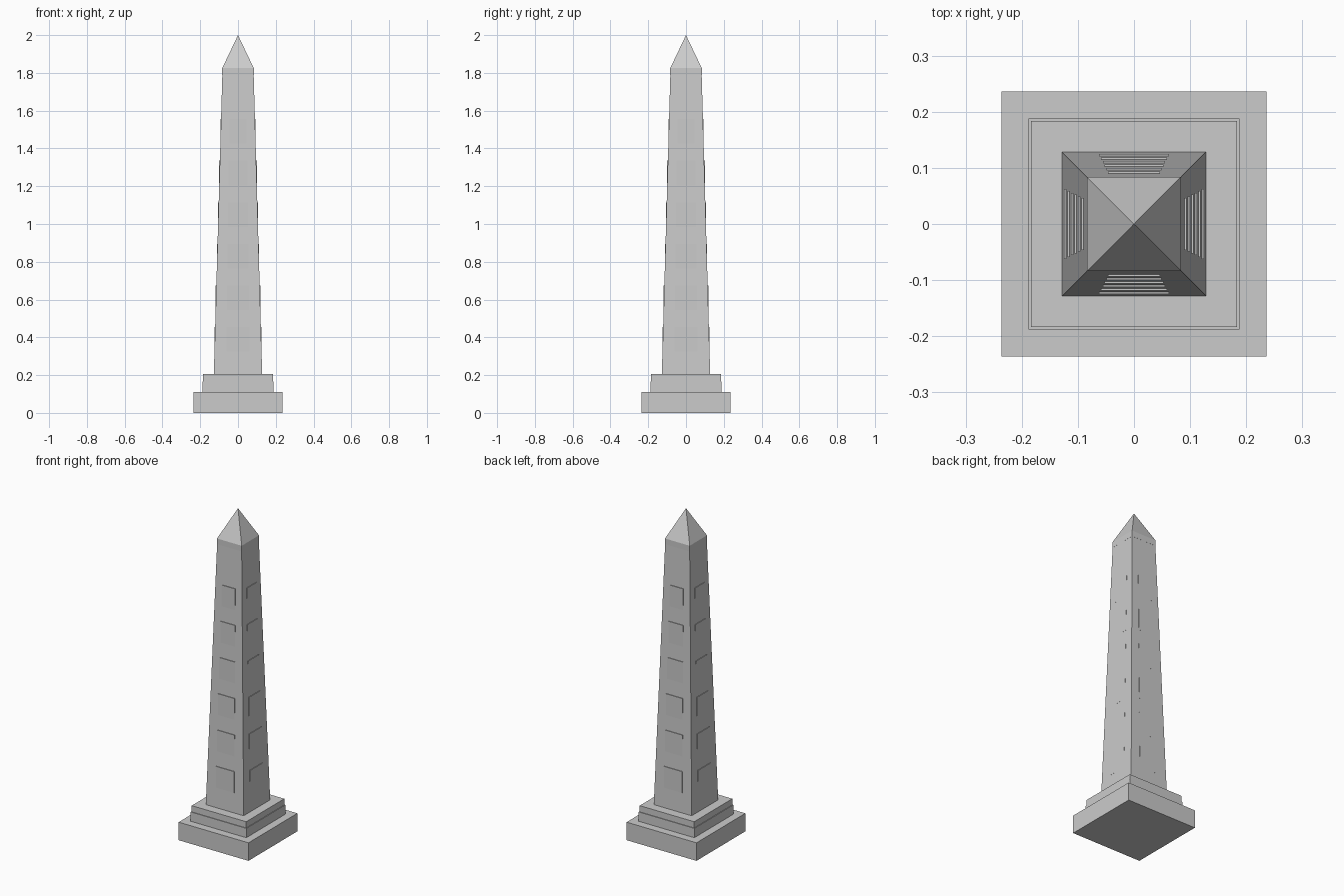
import bpy, bmesh
from math import pi
from mathutils import Matrix, Vector

cube = bpy.data.objects.get("Cube")
if cube:
    bpy.data.objects.remove(cube, do_unlink=True)

stone = bpy.data.materials.new("grey_stone")
stone.use_nodes = True
GREY = (0.6, 0.6, 0.6, 1)
stone.diffuse_color = GREY
stone.node_tree.nodes["Principled BSDF"].inputs["Base Color"].default_value = GREY


def finish(name, bm):
    bmesh.ops.recalc_face_normals(bm, faces=bm.faces[:])
    mesh = bpy.data.meshes.new(name)
    bm.to_mesh(mesh)
    bm.free()
    mesh.materials.append(stone)
    obj = bpy.data.objects.new(name, mesh)
    bpy.context.collection.objects.link(obj)
    return obj


def square_block(name, half_low, half_high, z0, z1):
    """Square frustum, or a pyramid when half_high is zero."""
    bm = bmesh.new()
    root2 = 2 ** 0.5
    bmesh.ops.create_cone(bm, cap_ends=True, segments=4, radius1=half_low * root2,
                          radius2=half_high * root2, depth=z1 - z0,
                          matrix=Matrix.Translation((0, 0, (z0 + z1) / 2))
                          @ Matrix.Rotation(pi / 4, 4, 'Z'))
    bmesh.ops.remove_doubles(bm, verts=bm.verts[:], dist=1e-5)
    return finish(name, bm)


SHAFT_Z0, SHAFT_Z1 = 0.205, 1.79
SHAFT_R0, SHAFT_R1 = 0.128, 0.083


def shaft_half(z):
    return SHAFT_R0 + (SHAFT_R1 - SHAFT_R0) * (z - SHAFT_Z0) / (SHAFT_Z1 - SHAFT_Z0)


# Stepped base
square_block("plinth", 0.236, 0.236, 0, 0.11)
square_block("pedestal_lower", 0.188, 0.188, 0.11, 0.167)
square_block("pedestal_upper", 0.184, 0.184, 0.167, SHAFT_Z0)

# Tapered shaft, collar and pointed cap
square_block("shaft", SHAFT_R0, SHAFT_R1, SHAFT_Z0, SHAFT_Z1)
square_block("collar", 0.0835, 0.0835, SHAFT_Z1, 1.825)
square_block("cap", 0.0835, 0, 1.825, 2.0)

# Upright raised panels, one column on each side
PANEL_HEIGHT, PANEL_DEPTH = 0.13, 0.015
for side, label in enumerate(("front", "left", "back", "right")):
    bm = bmesh.new()
    turn = Matrix.Rotation(side * pi / 2, 4, 'Z')
    for row in range(6):
        z = 0.39 + row * 0.22
        half = shaft_half(z)
        place = Matrix.Translation((0, -(half + 0.002 - PANEL_DEPTH / 2), z))
        size = Matrix.Diagonal(Vector((half * 1.01, PANEL_DEPTH, PANEL_HEIGHT, 1)))
        bmesh.ops.create_cube(bm, size=1, matrix=turn @ place @ size)
    finish(label + "_panels", bm)
